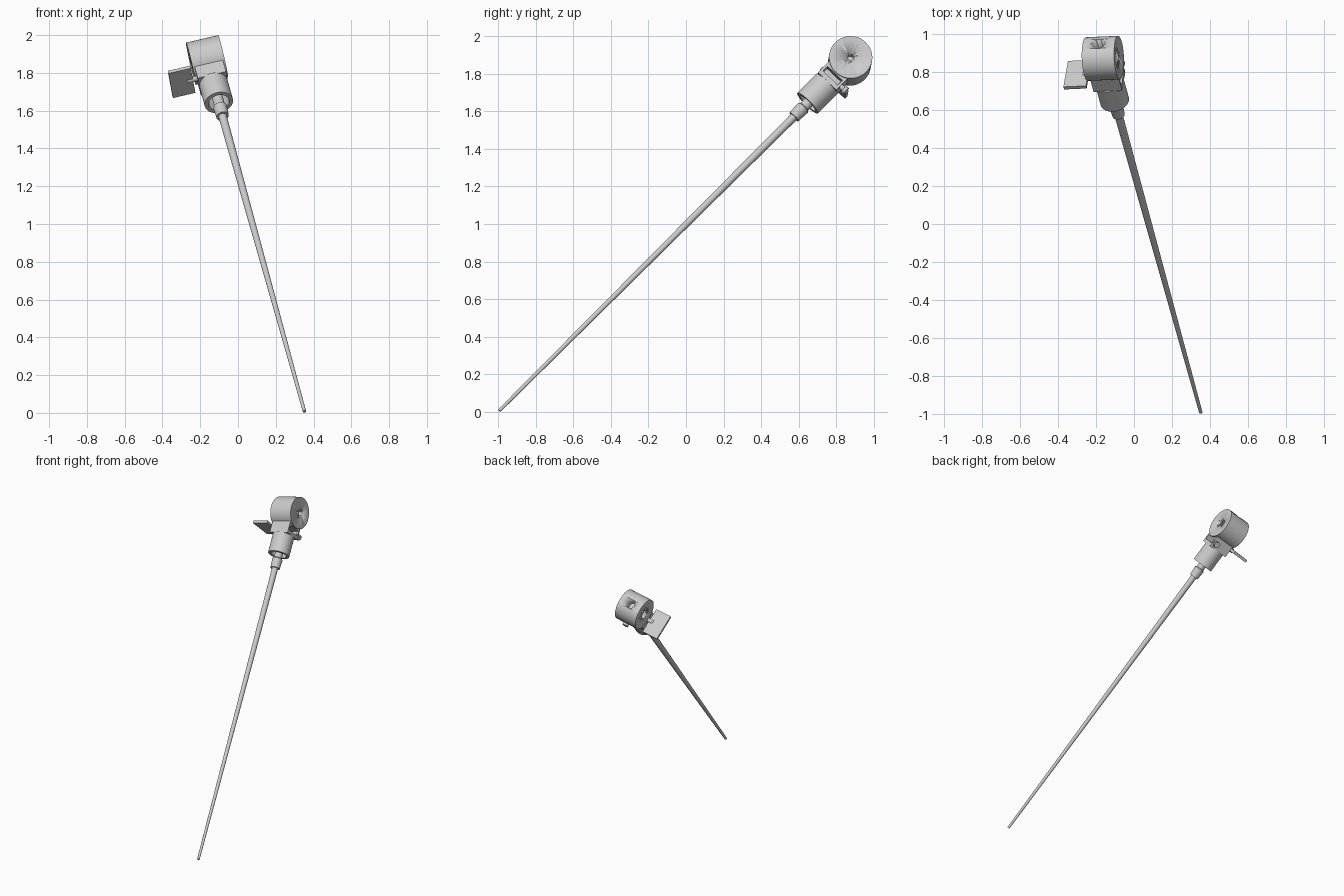
import bpy, bmesh, math
from mathutils import Vector, Matrix

if "Cube" in bpy.data.objects:
    bpy.data.objects.remove(bpy.data.objects["Cube"])

# Local frame: z runs up the rod, x across the head, origin at the head centre
TIP = Vector((0.352, -0.993, 0.007))
HEAD = Vector((-0.164, 0.873, 1.868))
LEN = (HEAD - TIP).length
d = (HEAD - TIP).normalized()
a = Vector((0.973, 0.045, 0.228))
a = (a - a.dot(d) * d).normalized()
y = d.cross(a)
FRAME = Matrix((a, y, d)).transposed().to_4x4()
FRAME.translation = HEAD


def finish(name, bm, smooth=True):
    bmesh.ops.recalc_face_normals(bm, faces=bm.faces)
    me = bpy.data.meshes.new(name)
    bm.to_mesh(me)
    bm.free()
    ob = bpy.data.objects.new(name, me)
    bpy.context.collection.objects.link(ob)
    ob.matrix_world = FRAME
    bpy.context.view_layer.update()
    bpy.ops.object.select_all(action='DESELECT')
    ob.select_set(True)
    bpy.context.view_layer.objects.active = ob
    if smooth:
        bpy.ops.object.shade_smooth_by_angle(angle=math.radians(35))
    return ob


def lathe(name, profile, axis='Z', offset=(0, 0, 0), n=48):
    """Spin (radius, height) points that start and end on the axis."""
    bm = bmesh.new()
    vs = [bm.verts.new((r, 0, h)) for r, h in profile]
    es = [bm.edges.new(p) for p in zip(vs, vs[1:])]
    bmesh.ops.spin(bm, geom=vs + es, cent=(0, 0, 0), axis=(0, 0, 1),
                   angle=math.tau, steps=n, use_duplicate=False)
    bmesh.ops.remove_doubles(bm, verts=bm.verts, dist=1e-5)
    if axis != 'Z':
        rot = Matrix.Rotation(math.pi / 2, 4, 'Y') if axis == 'X' else Matrix.Rotation(-math.pi / 2, 4, 'X')
        bm.transform(rot)
    bm.transform(Matrix.Translation(offset))
    return finish(name, bm)


def rod(name, r, lo, hi, axis='Z', offset=(0, 0, 0), n=32):
    return lathe(name, [(0, lo), (r, lo), (r, hi), (0, hi)], axis, offset, n)


def box(name, lo, hi):
    lo, hi = Vector(lo), Vector(hi)
    bm = bmesh.new()
    bmesh.ops.create_cube(bm, size=1)
    bm.transform(Matrix.Translation((lo + hi) / 2) @ Matrix.Diagonal((*(hi - lo), 1)))
    return finish(name, bm, False)


def cut(ob, *cutters):
    for c in cutters:
        c.hide_render = True
        m = ob.modifiers.new("cut", 'BOOLEAN')
        m.operation, m.solver, m.object = 'DIFFERENCE', 'EXACT', c
        bpy.context.view_layer.objects.active = ob
        # keep the hole ahead of the shading modifier
        bpy.ops.object.modifier_move_to_index(modifier=m.name, index=0)
        bpy.ops.object.modifier_apply(modifier=m.name)
        bpy.data.objects.remove(c)


# Long tapered rod
lathe("tapered_rod", [(0, -LEN), (0.009, -LEN), (0.022, -0.42), (0, -0.42)], n=32)

# Ferrule and the stem running up into the collar
lathe("ferrule", [(0, -0.43), (0.033, -0.43), (0.037, -0.36), (0.029, -0.352),
                  (0.029, -0.20), (0, -0.20)], n=32)

# Hollow collar, open at the bottom
lathe("collar", [(0, -0.215), (0.056, -0.215), (0.056, -0.325), (0.077, -0.325),
                 (0.077, -0.175), (0, -0.175)])

# Drum head with a side bore, a small pivot hole and a top bore
head = rod("drum_head", 0.115, -0.0875, 0.0875, 'X', n=64)
cut(head,
    rod("top_bore", 0.033, 0.03, 0.2),
    rod("pivot_bore", 0.017, 0.03, 0.2, 'X'),
    rod("side_bore", 0.033, -0.2, -0.03, 'X'))

# Neck block with a slot on the right side
neck = box("neck_block", (-0.077, -0.068, -0.18), (0.077, 0.068, -0.085))
cut(neck, box("slot", (0.02, -0.055, -0.155), (0.2, 0.055, -0.12)))

# Thumb plate and its stalk
box("thumb_plate", (-0.222, -0.095, -0.124), (-0.10, 0.095, -0.104))
rod("plate_stalk", 0.016, -0.13, -0.05, 'X', (0, 0, -0.114), 24)

# Small pin at the underside
rod("lock_pin", 0.014, 0.05, 0.10, 'Y', (0.055, 0, -0.145), 24)
rod("lock_pin_head", 0.022, 0.09, 0.108, 'Y', (0.055, 0, -0.145), 24)
